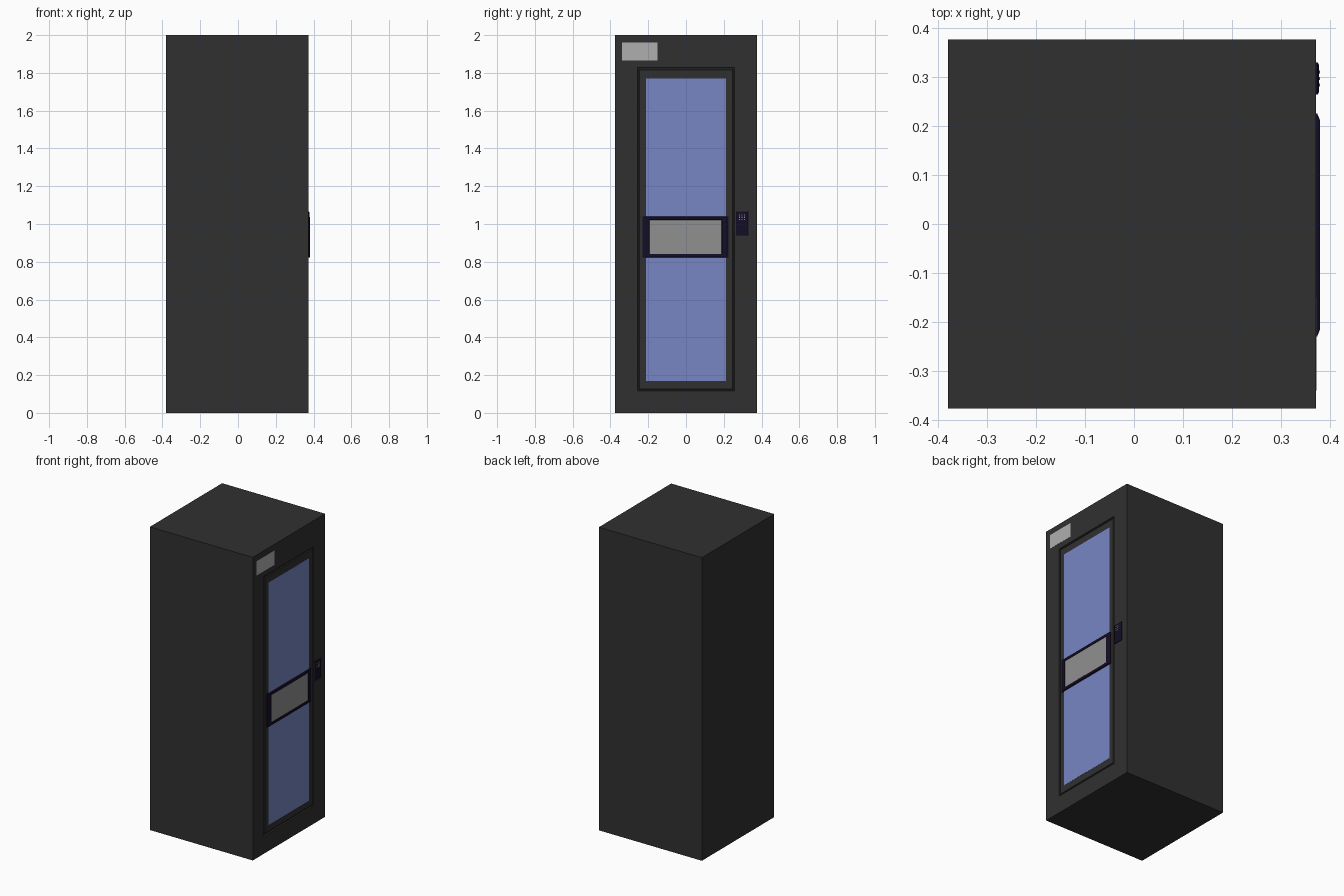
import bpy, bmesh

if "Cube" in bpy.data.objects:
    bpy.data.objects.remove(bpy.data.objects["Cube"])


def material(name, rgb):
    m = bpy.data.materials.new(name)
    m.diffuse_color = (*rgb, 1)
    m.use_nodes = True
    m.node_tree.nodes["Principled BSDF"].inputs["Base Color"].default_value = m.diffuse_color
    return m


CHARCOAL = material("charcoal", (0.03, 0.03, 0.03))
GLASS = material("blue_glass", (0.19, 0.24, 0.55))
NAVY = material("dark_navy", (0.007, 0.004, 0.018))
LIGHT = material("light_grey", (0.43, 0.43, 0.43))
SCREEN = material("screen_grey", (0.28, 0.28, 0.28))


def stepped(name, loops, mat):
    """Skin nested rectangles (x, y0, y1, z0, z1) from back to front; caps both ends."""
    bm = bmesh.new()
    rings = [[bm.verts.new(p) for p in ((x, y0, z0), (x, y1, z0), (x, y1, z1), (x, y0, z1))]
             for x, y0, y1, z0, z1 in loops]
    for a, b in zip(rings, rings[1:]):
        for i in range(4):
            j = (i + 1) % 4
            bm.faces.new((a[i], a[j], b[j], b[i]))
    bm.faces.new(rings[0][::-1])
    bm.faces.new(rings[-1])
    bmesh.ops.recalc_face_normals(bm, faces=bm.faces)
    me = bpy.data.meshes.new(name)
    bm.to_mesh(me)
    bm.free()
    me.materials.append(mat)
    ob = bpy.data.objects.new(name, me)
    bpy.context.collection.objects.link(ob)
    return ob


def slab(name, x0, x1, y0, y1, z0, z1, mat):
    return stepped(name, [(x0, y0, y1, z0, z1), (x1, y0, y1, z0, z1)], mat)


F = 0.372  # plane of the door face


def door_loop(x, y, z0, z1):
    return (x, -y, y, z0, z1)


# Cabinet with a stepped groove round the door and a shallow window recess
stepped("cabinet", [
    door_loop(-0.38, 0.377, 0, 2), door_loop(F, 0.377, 0, 2),
    door_loop(F, 0.258, 0.115, 1.828), door_loop(F - 0.008, 0.255, 0.118, 1.825),
    door_loop(F - 0.008, 0.249, 0.124, 1.819), door_loop(F - 0.002, 0.246, 0.127, 1.816),
    door_loop(F - 0.002, 0.212, 0.17, 1.77), door_loop(F - 0.008, 0.212, 0.17, 1.77),
], CHARCOAL)

# Window and label plate
slab("window", F - 0.008, F - 0.001, -0.212, 0.212, 0.17, 1.77, GLASS)
slab("label_plate", F - 0.002, F + 0.001, -0.34, -0.15, 1.865, 1.96, LIGHT)

# Display housing with chamfered ends, and its recessed screen
stepped("display_housing", [
    (F - 0.004, -0.23, 0.226, 0.822, 1.04), (F + 0.002, -0.23, 0.226, 0.822, 1.04),
    (F + 0.008, -0.215, 0.212, 0.824, 1.038), (F + 0.008, -0.196, 0.19, 0.84, 1.023),
    (F + 0.005, -0.194, 0.188, 0.842, 1.021),
], NAVY)
slab("screen", F + 0.003, F + 0.006, -0.194, 0.188, 0.842, 1.021, SCREEN)

# Keypad lock with a button grid
stepped("keypad", [
    (F - 0.001, 0.264, 0.33, 0.938, 1.066), (F + 0.003, 0.264, 0.33, 0.938, 1.066),
    (F + 0.006, 0.27, 0.324, 0.943, 1.061),
], NAVY)
for row in range(3):
    for col in range(3):
        y, z = 0.284 + col * 0.013, 1.024 + row * 0.012
        slab(f"keypad_button_{row}_{col}", F + 0.005, F + 0.0075,
             y - 0.003, y + 0.003, z - 0.003, z + 0.003, SCREEN)
